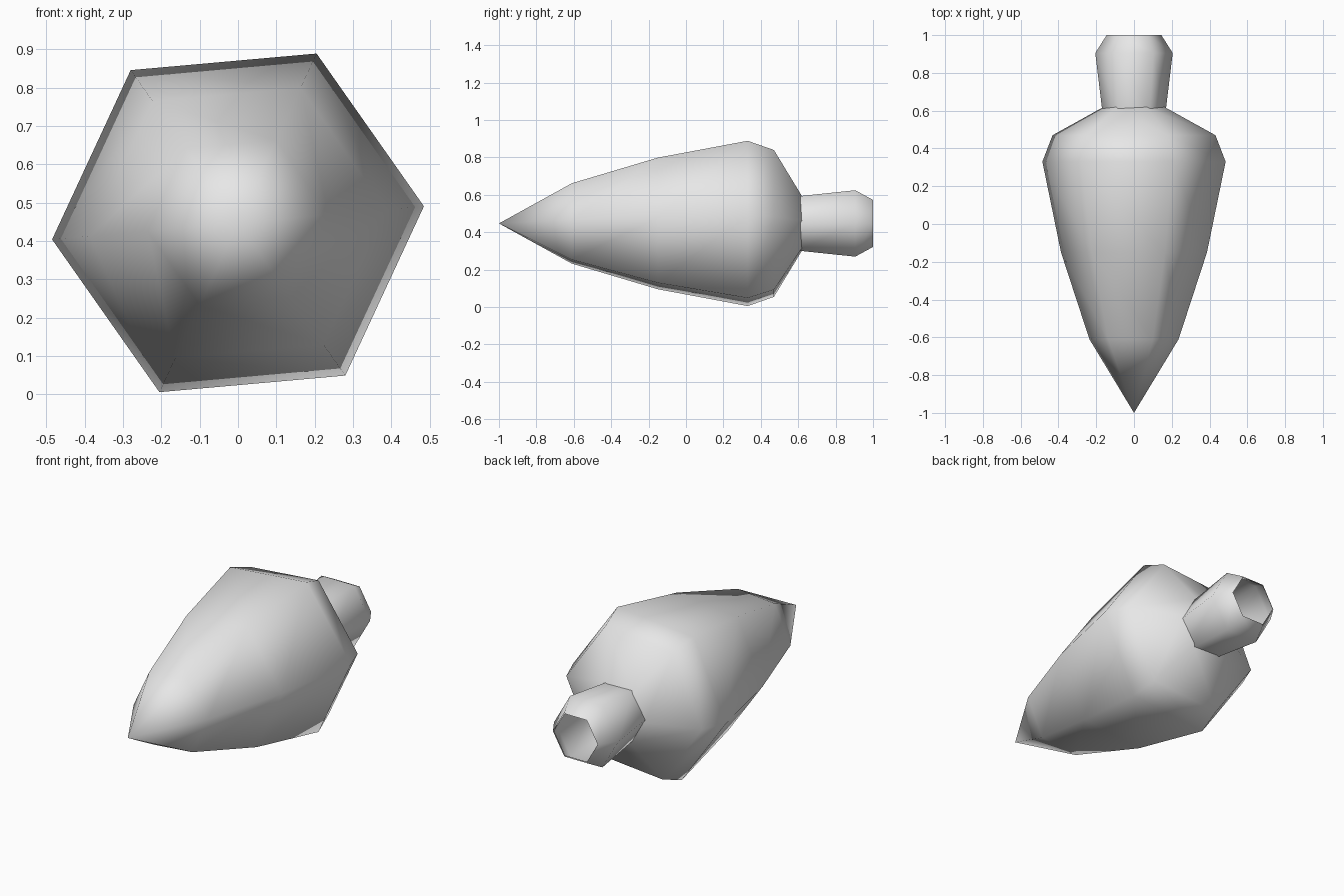
import bpy
import bmesh
from math import cos, sin, tau, radians

cube = bpy.data.objects.get("Cube")
if cube:
    bpy.data.objects.remove(cube, do_unlink=True)

AXIS_Z = 0.447
SIDES = 6

grey = bpy.data.materials.new("plain_grey")
grey.use_nodes = True
grey.use_backface_culling = True
grey.diffuse_color = (0.8, 0.8, 0.8, 1)
grey.node_tree.nodes["Principled BSDF"].inputs["Base Color"].default_value = (0.8, 0.8, 0.8, 1)


def lathe(name, profile, turn=0.0, inward=False):
    """Spin (y, radius) points into a six-sided smooth shell along y."""
    bm = bmesh.new()
    rings = []
    for y, r in profile:
        angles = [turn + tau * i / SIDES for i in range(SIDES)]
        rings.append([bm.verts.new((r * cos(a), y, AXIS_Z + r * sin(a))) for a in angles])
    for near, far in zip(rings, rings[1:]):
        for i in range(SIDES):
            j = (i + 1) % SIDES
            loop = [near[i], near[j], far[j], far[i]]
            bm.faces.new(loop if inward else loop[::-1])
    bmesh.ops.remove_doubles(bm, verts=bm.verts[:], dist=0.0001)
    for face in bm.faces:
        face.smooth = True
    mesh = bpy.data.meshes.new(name)
    bm.to_mesh(mesh)
    bm.free()
    mesh.materials.append(grey)
    obj = bpy.data.objects.new(name, mesh)
    bpy.context.collection.objects.link(obj)
    return obj


# Pointed body: visible shell and the slightly larger, inward-facing hull
tilt = radians(5.1)
lathe("body", [(-0.96, 0), (-0.6, 0.215), (-0.15, 0.366), (0.325, 0.463),
               (0.46, 0.41), (0.605, 0.155), (0.69, 0)], tilt)
lathe("body_hull", [(-1, 0), (-0.61, 0.237), (-0.15, 0.388), (0.33, 0.487),
                    (0.47, 0.433), (0.615, 0.17), (0.71, 0)], tilt, inward=True)

# Hollow neck, open at the back
neck = [(0.6, 0.168), (0.905, 0.205), (1, 0.145)]
lathe("neck", [(y, r * 0.96) for y, r in neck])
lathe("neck_hull", neck, inward=True)
